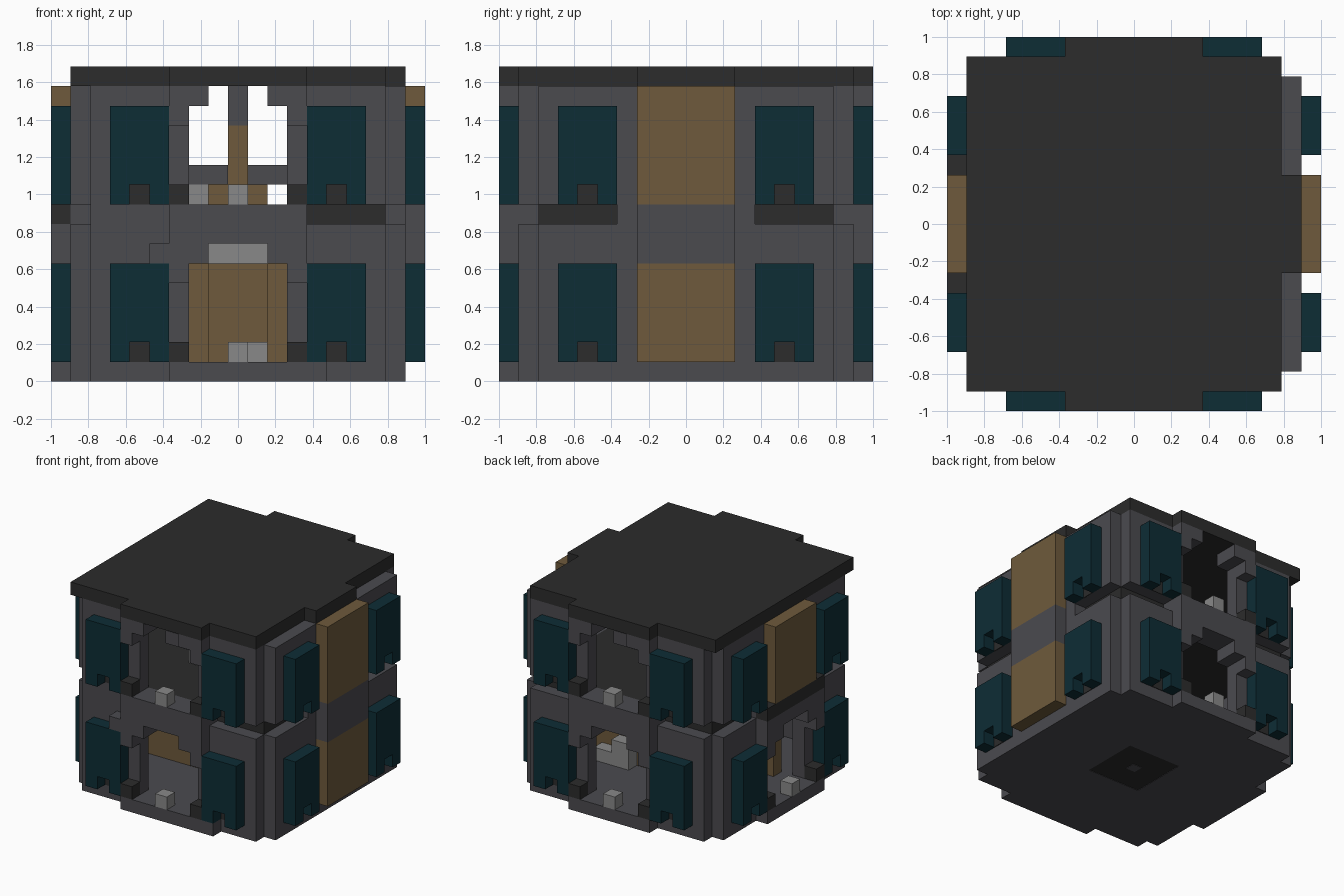
import bpy, bmesh, math
from mathutils import Matrix

cube = bpy.data.objects.get("Cube")
if cube:
    bpy.data.objects.remove(cube)

U = 2 / 19  # one block
FRONT, LEFT, BACK, RIGHT = range(4)  # quarter turns about z


def material(name, r, g, b):
    m = bpy.data.materials.new(name)
    m.use_nodes = True
    m.diffuse_color = (r, g, b, 1)
    m.node_tree.nodes["Principled BSDF"].inputs["Base Color"].default_value = (r, g, b, 1)
    return m


GREY = material("stone grey", 0.07, 0.069, 0.078)
DARK = material("charcoal", 0.025, 0.025, 0.025)
TEAL = material("deep teal", 0.004, 0.026, 0.036)
TAN = material("tan wood", 0.156, 0.102, 0.045)
LIGHT = material("light grey", 0.25, 0.25, 0.25)


def part(name, mat, boxes, side=FRONT):
    """One object from boxes (x0, x1, y0, y1, z0, z1) in blocks, turned to a side."""
    bm = bmesh.new()
    for x0, x1, y0, y1, z0, z1 in boxes:
        fit = Matrix.Translation(((x0 + x1) / 2, (y0 + y1) / 2, (z0 + z1) / 2))
        fit = fit @ Matrix.Diagonal((x1 - x0, y1 - y0, z1 - z0, 1))
        bmesh.ops.create_cube(bm, size=1, matrix=fit)
    turn = Matrix.Rotation(side * math.pi / 2, 4, "Z")
    bmesh.ops.transform(bm, matrix=Matrix.Scale(U, 4) @ turn, verts=bm.verts)
    mesh = bpy.data.meshes.new(name)
    bm.to_mesh(mesh)
    bm.free()
    mesh.materials.append(mat)
    ob = bpy.data.objects.new(name, mesh)
    bpy.context.collection.objects.link(ob)
    return ob


def both(*boxes):
    """Boxes together with their mirror images in x."""
    return list(boxes) + [(-b[1], -b[0], *b[2:]) for b in boxes]


# Base, middle floor and roof
part("base", GREY, [
    (-8.5, 8.5, -7.5, 7.5, .05, 1), (-7.5, 7.5, -8.5, 8.5, .05, 1),
    (-3.5, 4.5, -9.5, -8.5, 0, 1), (-3.5, 3.5, 8.5, 9.5, 0, 1),
    (-9.5, -8.5, -3.5, 3.5, 0, 1)])
part("base_underside", GREY, [
    (-8.5, -2.3, -7.5, 7.5, 0, .05), (2.3, 8.5, -7.5, 7.5, 0, .05),
    (-7.5, 7.5, -8.5, -2.3, 0, .05), (-7.5, 7.5, 2.3, 8.5, 0, .05),
    (-.4, .4, -.4, .4, 0, .05)])
part("underside_plate", DARK, [(-2.3, 2.3, -2.3, 2.3, .03, .06)])
part("middle_floor", DARK, [(-7.5, 7.5, -7.5, 7.5, 8, 9)])
part("roof", DARK, [
    (-8.5, 7.5, -8.5, 8.5, 15, 16), (7.5, 8.5, -2.5, 2.5, 15, 16),
    (-3.5, 3.5, -9.5, 9.5, 15, 16)])

for side, label in enumerate(("front", "left", "back", "right")):
    # Corner wall panels on both storeys, with a groove between them
    part(label + "_walls", GREY, both(
        (2.5, 7.5, -8.5, -7.45, 1, 8), (2.5, 7.5, -8.5, -7.45, 9, 15),
        (2.5, 3.5, -8.5, -7.5, 8, 9)), side)

    # Shutters with a notch at the foot
    for level, z in (("lower", 1), ("upper", 9)):
        part(f"{label}_{level}_shutters", TEAL, both(
            (3.5, 4.5, -9.5, -8.5, z, z + 1), (5.5, 6.5, -9.5, -8.5, z, z + 1),
            (3.5, 6.5, -9.5, -8.5, z + 1, z + 5)), side)
        part(f"{label}_{level}_shutter_notches", DARK, both(
            (4.5, 5.5, -8.55, -8.45, z, z + 1)), side)

        # Open doorways with stepped arches, or closed tan panels
        is_open = side in (FRONT, BACK) or (side == RIGHT and z == 1)
        if is_open:
            top = z + 5 if z == 1 else z + 6
            low = z + 4
            part(f"{label}_{level}_arch", GREY, both(
                (2.5, 3.5, -9.5, -7.5, low, top),
                (1.5, 3.5, -9.5, -7.5, z + 5, z + 6)), side)
            part(f"{label}_{level}_door_feet", DARK, both(
                (2.5, 3.5, -9.5, -8.5, z, z + 1)), side)
            part(f"{label}_{level}_doorstep", LIGHT,
                 [(-.5, .5, -9.5, -8.5, z, z + 1)], side)
        else:
            part(f"{label}_{level}_panel", TAN,
                 [(-2.5, 2.5, -9.5, -8.5, z, 6 if z == 1 else 15)], side)

    # Band between the storeys
    if side == LEFT:
        part("left_band", GREY, [(-2.5, 2.5, -9.5, -7.5, 6, 9)], side)
    elif side == RIGHT:
        part("right_band", GREY, [(-3.5, 3.5, -9.5, -7.5, 7, 8)], side)
        part("right_ledge", DARK, [(-3.5, 3.5, -9.5, -7.5, 8, 9)], side)
    else:
        part(label + "_band", GREY, [(-3.5, 3.5, -9.5, -7.5, 7, 9)], side)

# Filled groove and small ledge on one half of the front
part("front_groove_fill", GREY, [
    (-7.5, -3.5, -8.5, -7.5, 8, 9), (-4.5, -3.5, -9.5, -8.5, 6, 7)])

# Ground floor interior
part("ground_partitions", TAN, [
    (-6.5, -1.5, -2.5, -1.5, 1, 6), (1.5, 6.5, 1.5, 2.5, 1, 6),
    (-1.5, 1.5, -1.5, 1.5, 1, 6)])
part("ground_steps", LIGHT, [
    (-1.5, 1.5, -.5, .5, 6, 7), (.5, 1.5, -3.5, -2.5, 1, 2),
    (2.5, 5.5, 2.5, 3.5, 1, 2), (2.5, 4, 2.5, 3.5, 2, 3)])

# Upper floor interior
part("upper_post", TAN, [
    (-.5, .5, -.5, .5, 9, 13), (-1.5, 1.5, -.5, .5, 9, 10)])
part("upper_beams", GREY, [
    (-.5, .5, -.5, .5, 13, 15), (-4.5, -.5, -2.5, -1.5, 10, 11),
    (.5, 4.5, 1.5, 2.5, 10, 11)])
part("upper_stool", LIGHT, [(-2.5, -1.5, -2.5, -1.5, 9, 10)])
